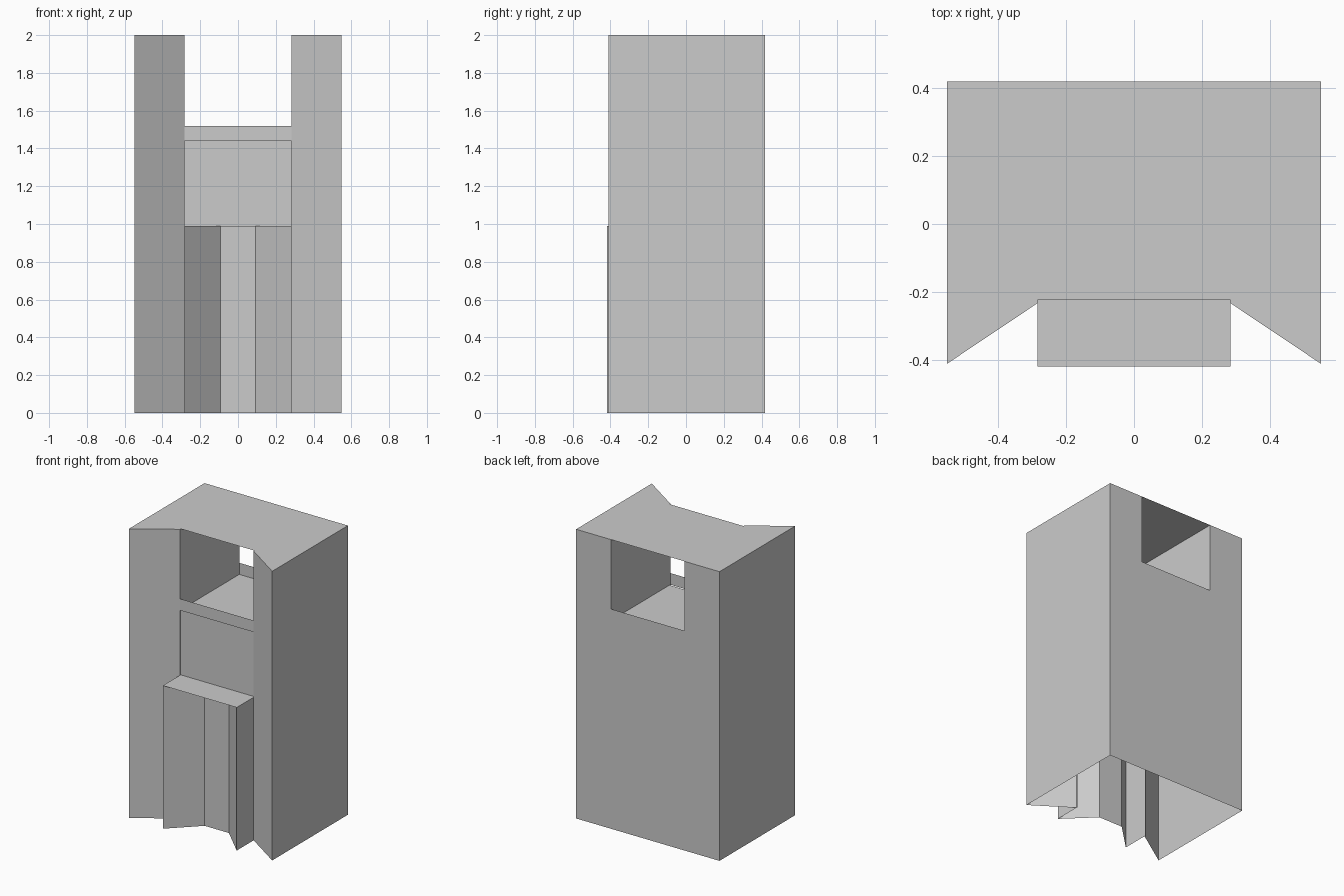
import bpy, bmesh

if "Cube" in bpy.data.objects:
    bpy.data.objects.remove(bpy.data.objects["Cube"])

W, INNER, SLOT = 0.5485, 0.2825, 0.0925          # half widths
BACK, TIP, PANEL, LIP, LID = 0.4175, -0.41, -0.223, -0.232, -0.4175   # y positions
H, SILL, FLOOR, SHELF = 2.0, 1.52, 1.44, 0.99    # heights


def finish(name, bm, mirror=False):
    mesh = bpy.data.meshes.new(name)
    bm.to_mesh(mesh)
    bm.free()
    obj = bpy.data.objects.new(name, mesh)
    bpy.context.collection.objects.link(obj)
    if mirror:
        mod = obj.modifiers.new("Mirror", 'MIRROR')
        mod.use_clip = False
        mod.use_mirror_merge = False
    return obj


def wall(name, path, z0, z1, mirror=False):
    """Upright thin wall along a path; its right-hand side faces out."""
    bm = bmesh.new()
    low = [bm.verts.new((x, y, z0)) for x, y in path]
    high = [bm.verts.new((x, y, z1)) for x, y in path]
    for i in range(len(path) - 1):
        bm.faces.new((low[i], low[i + 1], high[i + 1], high[i]))
    return finish(name, bm, mirror)


def sheet(name, outline, z):
    """Flat level sheet facing up."""
    bm = bmesh.new()
    bm.faces.new([bm.verts.new((x, y, z)) for x, y in outline])
    return finish(name, bm)


def rect(y0, y1):
    return [(-INNER, y0), (INNER, y0), (INNER, y1), (-INNER, y1)]


# Side towers with slanted front wings, open underneath
half = [(INNER, PANEL), (INNER, LIP), (W, TIP), (W, BACK), (INNER, BACK)]
wall("side_tower", half, 0, H, mirror=True)

# Thin roof following the tower outline
front_edge = half[:4]
sheet("roof", front_edge + [(-x, y) for x, y in reversed(front_edge)], H)

# Upper opening running front to back: side walls and sunken floor
wall("opening_side", [(INNER, BACK), (INNER, PANEL)], FLOOR, H, mirror=True)
sheet("opening_floor", rect(PANEL, BACK), FLOOR)

# Centre panels between the towers
wall("back_panel", [(INNER, BACK), (-INNER, BACK)], 0, SILL)
wall("front_sill", [(-INNER, LIP), (INNER, LIP)], FLOOR, SILL)
wall("front_panel", [(-INNER, PANEL), (INNER, PANEL)], SHELF, FLOOR)

# Lower projecting front with a tapered recess, covered by a shelf
wall("lower_front", [(-INNER, LIP), (-INNER, LID), (-SLOT, LIP),
                     (SLOT, LIP), (INNER, LID), (INNER, LIP)], 0, SHELF)
sheet("shelf", rect(LID, PANEL), SHELF)
